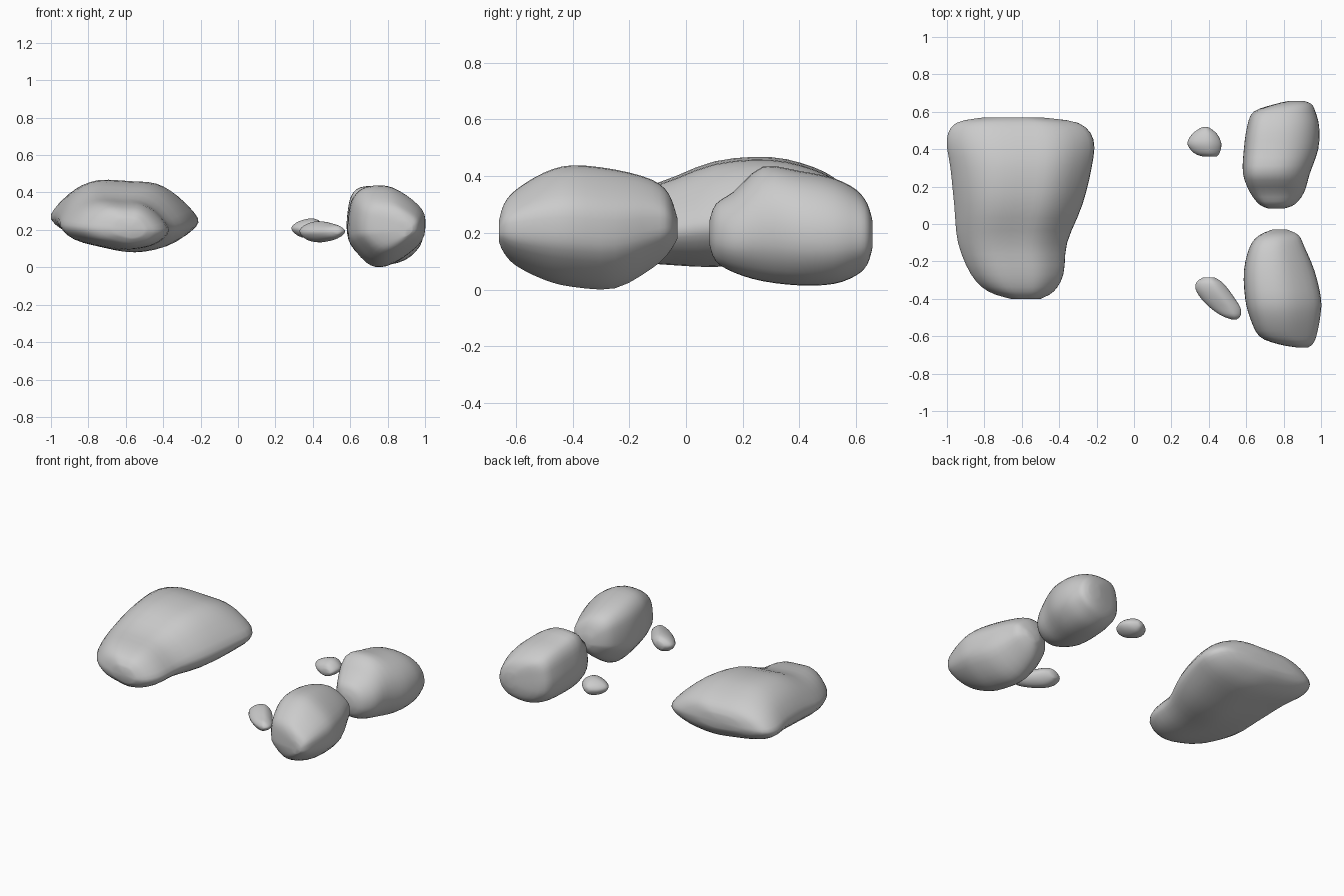
import bpy, bmesh


def catmull(a, b, c, d, t):
    return 0.5 * (2 * b + (c - a) * t + (2 * a - 5 * b + 4 * c - d) * t * t
                  + (3 * b - a - 3 * c + d) * t ** 3)


def smooth_loop(pts, n=3):
    # smooth closed cross-section through the given points
    k, out = len(pts), []
    for i in range(k):
        q = [pts[(i + j) % k] for j in (-1, 0, 1, 2)]
        for s in range(n):
            out.append([catmull(*[p[m] for p in q], s / n) for m in (0, 1)])
    return out


def smooth_path(rows, n=3):
    k, out = len(rows), []
    for i in range(k - 1):
        q = [rows[max(0, min(k - 1, i + j))] for j in (-1, 0, 1, 2)]
        for s in range(n):
            out.append([catmull(*[p[m] for p in q], s / n) for m in range(5)])
    return out + [list(rows[-1])]


def rock(name, section, stations):
    # stations: y, x min, x max, z min, z max
    ring = smooth_loop(section)
    rows = smooth_path(stations)
    bm = bmesh.new()
    loops = []
    for y, x0, x1, z0, z1 in rows:
        cx, cz, rx, rz = (x0 + x1) / 2, (z0 + z1) / 2, (x1 - x0) / 2, (z1 - z0) / 2
        loops.append([bm.verts.new((cx + u * rx, y, cz + v * rz)) for u, v in ring])
    n = len(ring)
    for a, b in zip(loops, loops[1:]):
        for i in range(n):
            j = (i + 1) % n
            bm.faces.new((a[i], a[j], b[j], b[i]))
    # close both ends with fans
    for loop, row in ((loops[0], rows[0]), (loops[-1], rows[-1])):
        c = bm.verts.new(((row[1] + row[2]) / 2, row[0], (row[3] + row[4]) / 2))
        for i in range(n):
            bm.faces.new((loop[i], loop[(i + 1) % n], c))
    bmesh.ops.recalc_face_normals(bm, faces=bm.faces)
    for f in bm.faces:
        f.smooth = True
    me = bpy.data.meshes.new(name)
    bm.to_mesh(me)
    bm.free()
    ob = bpy.data.objects.new(name, me)
    bpy.context.collection.objects.link(ob)
    return ob


slab = [(-1, -.15), (-.92, .3), (-.7, .75), (-.38, 1), (.1, .97), (.45, .9), (.74, .55),
        (1, -.1), (.93, -.5), (.65, -.85), (.2, -1), (-.25, -.87), (-.75, -.6)]
boulder = [(-1, -.1), (-.97, .4), (-.85, .75), (-.55, .97), (0, 1), (.5, .77), (.92, .4),
           (1, .02), (.9, -.4), (.4, -.82), (-.1, -1), (-.5, -.88), (-.92, -.42)]
block = [(-1, -.1), (-.97, .35), (-.87, .75), (-.6, .98), (.05, 1), (.55, .8), (.88, .42),
         (1, -.05), (.9, -.5), (.5, -.88), (-.05, -1), (-.55, -.85), (-.9, -.5)]
chip = [(-1, 0), (-.7, .6), (-.15, .95), (.35, 1), (.8, .6), (1, .05), (.7, -.6), (.1, -1), (-.6, -.75)]

# wide slab-like rock
rock("large_rock", slab, [
    (-.40, -.66, -.50, .16, .26), (-.36, -.78, -.43, .12, .31), (-.27, -.87, -.38, .10, .345),
    (-.10, -.94, -.36, .09, .375), (.10, -.96, -.28, .08, .45), (.30, -.98, -.23, .10, .465),
    (.45, -1.0, -.22, .13, .43), (.54, -.95, -.30, .19, .38), (.57, -.80, -.50, .24, .33)])

# two medium boulders
rock("front_boulder", boulder, [
    (-.66, .87, .93, .17, .24), (-.642, .77, .955, .13, .30), (-.60, .67, .975, .085, .35),
    (-.50, .62, .995, .035, .41), (-.40, .595, 1.0, .01, .435), (-.25, .588, .965, .005, .42),
    (-.12, .62, .91, .075, .385), (-.06, .67, .88, .13, .335), (-.03, .74, .82, .18, .25)])
rock("back_boulder", block, [
    (.082, .72, .80, .16, .24), (.105, .67, .86, .10, .30), (.17, .62, .91, .06, .345),
    (.27, .583, .94, .03, .43), (.40, .588, .985, .015, .415), (.52, .605, .99, .02, .39),
    (.60, .64, .97, .05, .35), (.64, .75, .95, .09, .30), (.658, .83, .91, .15, .24)])

# two small stones
rock("front_pebble", chip, [
    (-.51, .52, .55, .18, .20), (-.49, .468, .57, .16, .22), (-.45, .41, .57, .145, .23),
    (-.40, .36, .54, .135, .24), (-.35, .33, .505, .135, .245), (-.31, .335, .47, .15, .24),
    (-.285, .37, .43, .17, .22)])
rock("back_pebble", chip, [
    (.36, .37, .44, .18, .22), (.38, .32, .458, .165, .245), (.43, .285, .467, .155, .26),
    (.48, .31, .445, .16, .25), (.51, .35, .41, .18, .23), (.518, .37, .395, .195, .215)])
